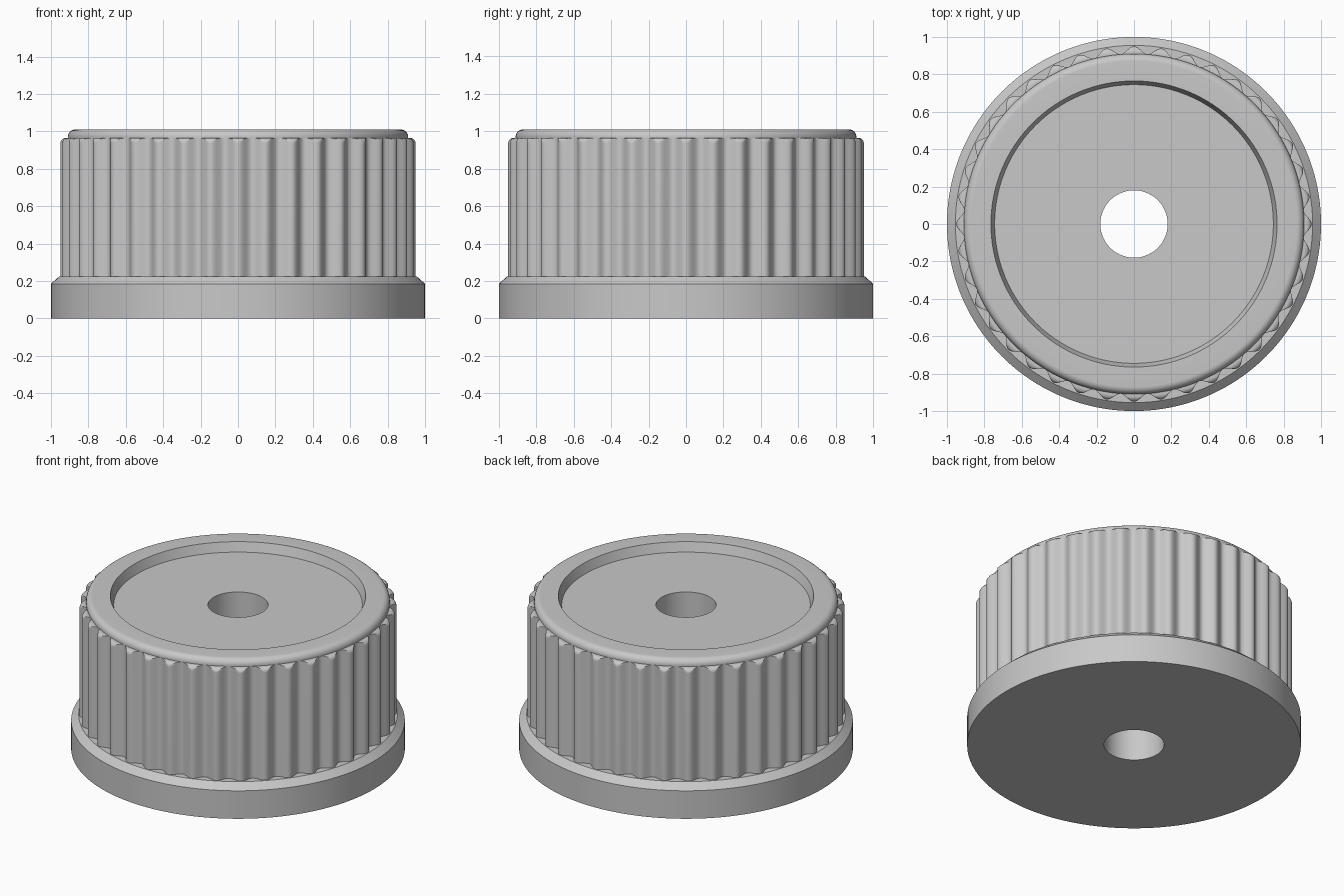
import bpy
import bmesh
from math import sin, cos, pi, radians

cube = bpy.data.objects.get("Cube")
if cube:
    bpy.data.objects.remove(cube, do_unlink=True)

grey = bpy.data.materials.new("plain_grey")
grey.use_nodes = True
colour = (0.58, 0.58, 0.58, 1)
grey.diffuse_color = colour
grey.node_tree.nodes["Principled BSDF"].inputs["Base Color"].default_value = colour

RIBS = 40


def rib_radius(angle):
    """Rounded rib outline, with a rib centred on the front."""
    return 0.93 + 0.02 * cos(RIBS * (angle + pi / 2))


def lathe(name, profile, segments, outline=None):
    """Spin a profile round z; an outline limits the radius at each angle."""
    bm = bmesh.new()
    rings = []
    for i in range(segments):
        a = 2 * pi * i / segments
        ring = []
        for r, z in profile:
            if outline:
                r = min(r, outline(a))
            ring.append(bm.verts.new((r * cos(a), r * sin(a), z)))
        rings.append(ring)
    for i, ring in enumerate(rings):
        after = rings[(i + 1) % segments]
        for j in range(len(profile) - 1):
            bm.faces.new((ring[j], after[j], after[j + 1], ring[j + 1]))
    mesh = bpy.data.meshes.new(name)
    bm.to_mesh(mesh)
    bm.free()
    mesh.materials.append(grey)
    obj = bpy.data.objects.new(name, mesh)
    bpy.context.collection.objects.link(obj)
    bpy.ops.object.select_all(action="DESELECT")
    obj.select_set(True)
    bpy.context.view_layer.objects.active = obj
    bpy.ops.object.shade_smooth_by_angle(angle=radians(30))
    return obj


def arc(cx, cz, radius, steps=8):
    """Quarter round from the outer wall up to the top."""
    turns = [pi / 2 * k / steps for k in range(steps + 1)]
    return [(cx + radius * cos(t), cz + radius * sin(t)) for t in turns]


# Wide bottom flange with a chamfered shoulder
lathe("base_flange",
      [(0.18, 0), (1, 0), (1, 0.185), (0.955, 0.225), (0.9, 0.225)], 160)

# Ribbed grip, with the rib ends rounded over at the top
lathe("ribbed_grip",
      [(0.95, 0.225)] + arc(0.92, 0.935, 0.03) + [(0.89, 0.965)],
      RIBS * 16, rib_radius)

# Rounded top rim, recessed disc and through hole
lathe("top_rim_and_bore",
      [(0.91, 0.96)] + arc(0.87, 0.97, 0.04)
      + [(0.765, 1.01), (0.745, 0.95), (0.18, 0.95), (0.18, 0)], 160)
